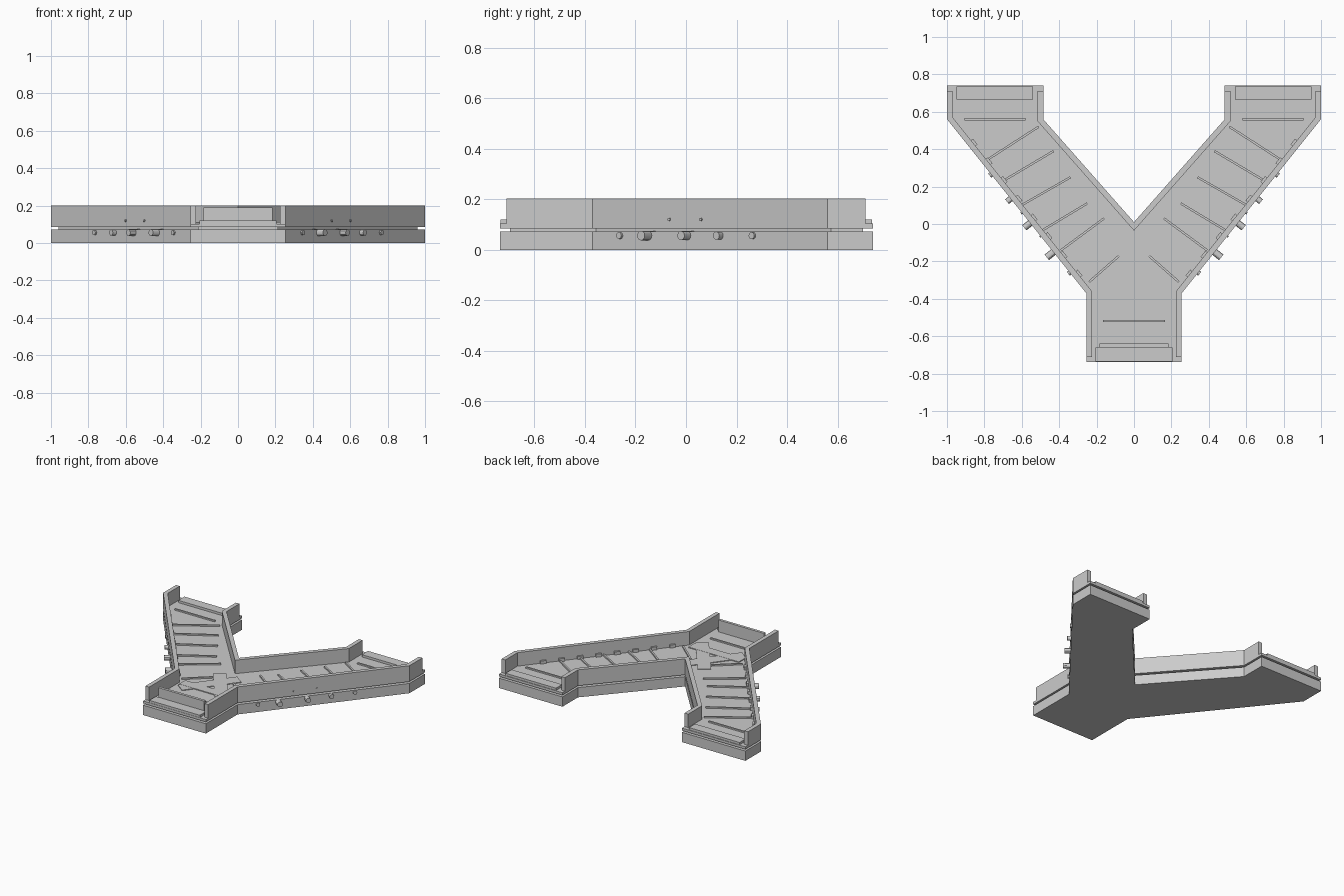
import bpy, bmesh, math
from mathutils import Vector

if "Cube" in bpy.data.objects:
    bpy.data.objects.remove(bpy.data.objects["Cube"])


def offset(path, d, closed=False):
    # shift a path to its right-hand side by d, with mitred corners
    pts = [Vector(p) for p in path]
    n, out = len(pts), []
    for i, p in enumerate(pts):
        norms = []
        for a, b in ((i - 1, i), (i, i + 1)):
            if closed or (a >= 0 and b < n):
                t = (pts[b % n] - pts[a % n]).normalized()
                norms.append(Vector((t.y, -t.x)))
        m = sum(norms, Vector((0, 0))).normalized()
        out.append(tuple(p + m * (d / m.dot(norms[0]))))
    return out


def prism(name, poly, z0, z1):
    bm = bmesh.new()
    f = bm.faces.new([bm.verts.new((x, y, z0)) for x, y in poly])
    r = bmesh.ops.extrude_face_region(bm, geom=[f])
    top = [v for v in r["geom"] if isinstance(v, bmesh.types.BMVert)]
    bmesh.ops.translate(bm, verts=top, vec=(0, 0, z1 - z0))
    bmesh.ops.recalc_face_normals(bm, faces=bm.faces)
    me = bpy.data.meshes.new(name)
    bm.to_mesh(me)
    bm.free()
    ob = bpy.data.objects.new(name, me)
    bpy.context.collection.objects.link(ob)
    return ob


def box(name, x0, x1, y0, y1, z0, z1):
    return prism(name, [(x0, y0), (x1, y0), (x1, y1), (x0, y1)], z0, z1)


def strip(name, a, b, w, z0, z1):
    # straight bar of width w between two plan points
    return prism(name, offset([a, b], w / 2) + offset([a, b], -w / 2)[::-1], z0, z1)


def wall(name, path, d, z0, z1):
    return prism(name, list(path) + offset(path, d)[::-1], z0, z1)


def peg(name, x, y, z, r, length, s):
    d = Vector((s * 0.78, -0.625, 0))
    bpy.ops.mesh.primitive_cylinder_add(vertices=12, radius=r, depth=length, location=(x, y, z))
    ob = bpy.context.object
    ob.name = name
    ob.rotation_euler = d.to_track_quat('Z', 'Y').to_euler()
    bpy.ops.object.shade_smooth_by_angle()


# Y-shaped plan, clockwise
half = [(1, 0.74), (1, 0.56), (0.255, -0.37), (0.255, -0.737)]
plan = [(0, 0.01), (0.485, 0.56), (0.485, 0.74)] + half
plan += [(-x, y) for x, y in plan[:0:-1]]

prism("base_slab", plan, 0, 0.072)
prism("recessed_core", offset(plan, 0.04, True), 0.07, 0.09)
prism("floor_deck", plan, 0.085, 0.103)

# walls around the fork
v_path = [(-0.485, 0.74), (-0.485, 0.56), (0, 0.01), (0.485, 0.56), (0.485, 0.74)]
v_path[0], v_path[-1] = (-0.485, 0.71), (0.485, 0.71)
wall("inner_fork_wall", v_path, 0.03, 0.09, 0.202)
side = [(0.255, -0.71), (0.255, -0.37), (1, 0.56), (1, 0.71)]

for s, tag in ((1, "right"), (-1, "left")):
    path = [(s * x, y) for x, y in side]
    wall(tag + "_outer_wall", path, -0.03 * s, 0.09, 0.202)
    # threshold at the arm end
    x0, x1 = sorted((s * 0.54, s * 0.95))
    box(tag + "_threshold", x0, x1, 0.665, 0.736, 0.1, 0.12)
    # floor ribs along the arm
    ribs = [((0.58, 0.56), (0.905, 0.56)), ((0.51, 0.52), (0.79, 0.34)),
            ((0.43, 0.39), (0.70, 0.23)), ((0.34, 0.25), (0.62, 0.09)),
            ((0.25, 0.11), (0.50, -0.04)), ((0.16, 0.03), (0.39, -0.14)),
            ((0.08, -0.17), (0.24, -0.31))]
    for i, (a, b) in enumerate(ribs):
        strip(f"{tag}_floor_rib_{i}", (s * a[0], a[1]), (s * b[0], b[1]), 0.012, 0.1, 0.113)
    # diagonal plate crossing the junction
    strip(tag + "_junction_plate", (s * 0.08, -0.10), (-s * 0.17, -0.43), 0.09, 0.1, 0.108)
    # pipe stubs and wall studs on the outer side
    for i, (y, r, l) in enumerate(((0.265, 0.014, 0.02), (0.135, 0.016, 0.05),
                                   (0.005, 0.018, 0.08), (-0.15, 0.019, 0.09),
                                   (-0.26, 0.013, 0.02))):
        peg(f"{tag}_pipe_{i}", s * (0.255 + (y + 0.37) * 0.801), y, 0.056, r, l, s)
    for i, y in enumerate((-0.065, 0.06)):
        peg(f"{tag}_stud_{i}", s * (0.255 + (y + 0.37) * 0.801), y, 0.12, 0.006, 0.012, s)
    # small brackets along the inside of the outer wall
    for i in range(8):
        y = -0.28 + i * 0.1
        x = 0.255 + (y + 0.37) * 0.801 - 0.045
        strip(f"{tag}_bracket_{i}", (s * x, y), (s * (x + 0.025), y + 0.031), 0.016, 0.1, 0.125)

# front leg: threshold, low gate panel, rib and junction plate
box("front_threshold", -0.205, 0.205, -0.735, -0.66, 0.1, 0.12)
box("front_gate_panel", -0.185, 0.185, -0.66, -0.64, 0.1, 0.19)
box("front_rib", -0.165, 0.165, -0.525, -0.513, 0.1, 0.113)
box("front_junction_plate", -0.205, 0.205, -0.39, -0.32, 0.1, 0.109)
